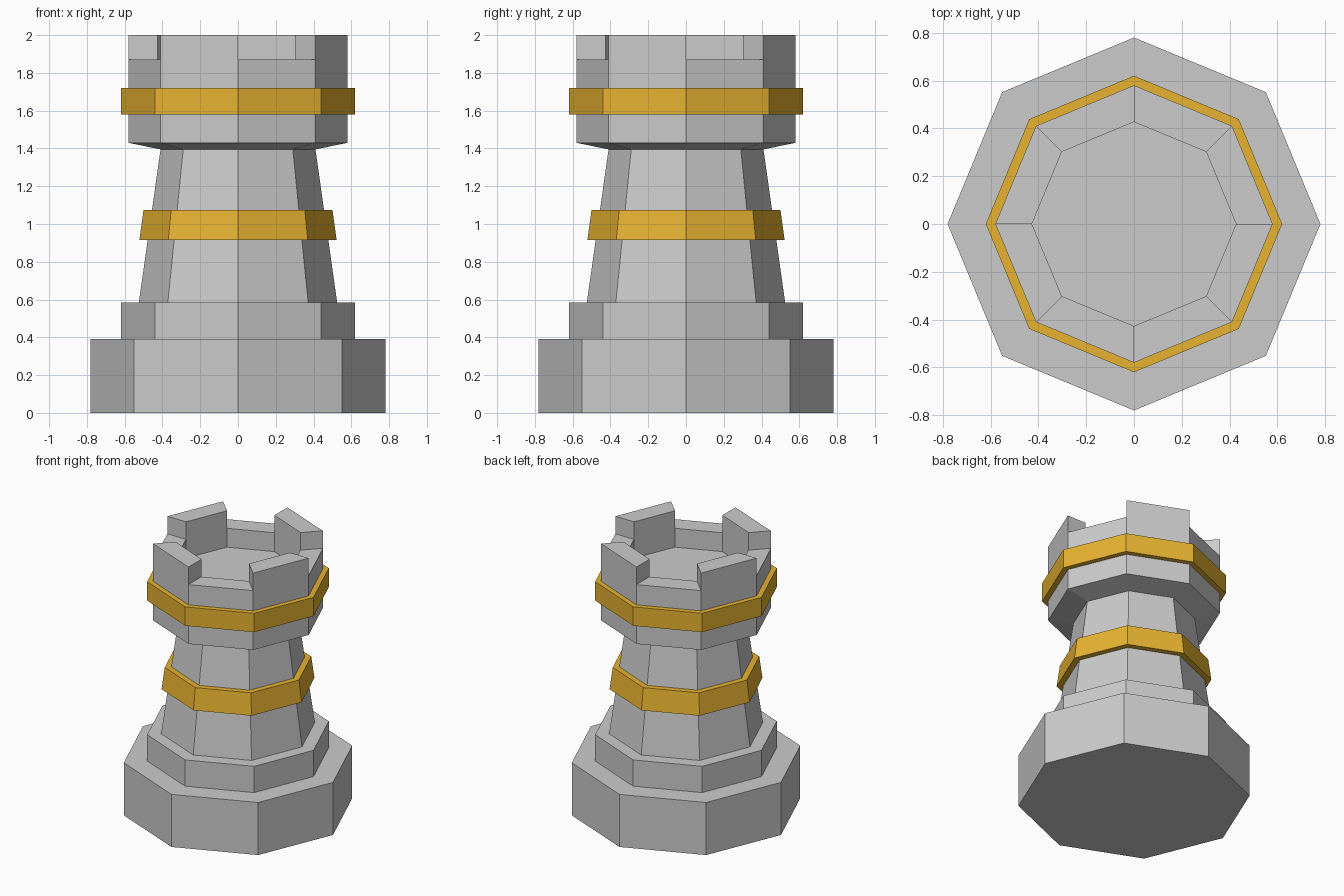
import bpy
import bmesh
import math

if "Cube" in bpy.data.objects:
    bpy.data.objects.remove(bpy.data.objects["Cube"])

SIDES = 8


def lathe(name, profile, closed=False, raised=None, color=None):
    """Turn an (r, z) profile into an eight-sided solid; optionally raise alternate faces of one strip."""
    bm = bmesh.new()
    rings = [[bm.verts.new((r * math.cos(math.tau * i / SIDES),
                            r * math.sin(math.tau * i / SIDES), z))
              for i in range(SIDES)] for r, z in profile]
    strips = []
    pairs = list(zip(rings, rings[1:])) + ([(rings[-1], rings[0])] if closed else [])
    for a, b in pairs:
        strips.append([bm.faces.new((a[i], a[(i + 1) % SIDES], b[(i + 1) % SIDES], b[i]))
                       for i in range(SIDES)])
    if not closed:
        bm.faces.new(rings[0][::-1])
        bm.faces.new(rings[-1])
    bmesh.ops.recalc_face_normals(bm, faces=bm.faces)
    if raised:
        strip, height = raised
        result = bmesh.ops.extrude_discrete_faces(bm, faces=strips[strip][1::2])
        verts = list({v for f in result["faces"] for v in f.verts})
        bmesh.ops.translate(bm, verts=verts, vec=(0, 0, height))
    mesh = bpy.data.meshes.new(name)
    bm.to_mesh(mesh)
    bm.free()
    obj = bpy.data.objects.new(name, mesh)
    bpy.context.collection.objects.link(obj)
    if color:
        mesh.materials.append(color)
    return obj


gold = bpy.data.materials.new("gold")
gold.diffuse_color = (0.80, 0.45, 0.03, 1)
gold.use_nodes = True
gold.node_tree.nodes["Principled BSDF"].inputs["Base Color"].default_value = gold.diffuse_color

# Stepped base, tapered shaft and hollow head; the rim strip carries the battlements
lathe("tower_body", [
    (0.78, 0), (0.78, 0.39), (0.62, 0.39), (0.62, 0.585),
    (0.525, 0.585), (0.41, 1.395), (0.58, 1.43), (0.58, 1.87),
    (0.427, 1.87), (0.427, 1.73),
], raised=(7, 0.13))

# Gold bands around the shaft and head
lathe("shaft_band", [(0.47, 0.915), (0.522, 0.915), (0.50, 1.075), (0.447, 1.075)],
      closed=True, color=gold)
lathe("head_band", [(0.57, 1.58), (0.62, 1.58), (0.62, 1.72), (0.57, 1.72)],
      closed=True, color=gold)
